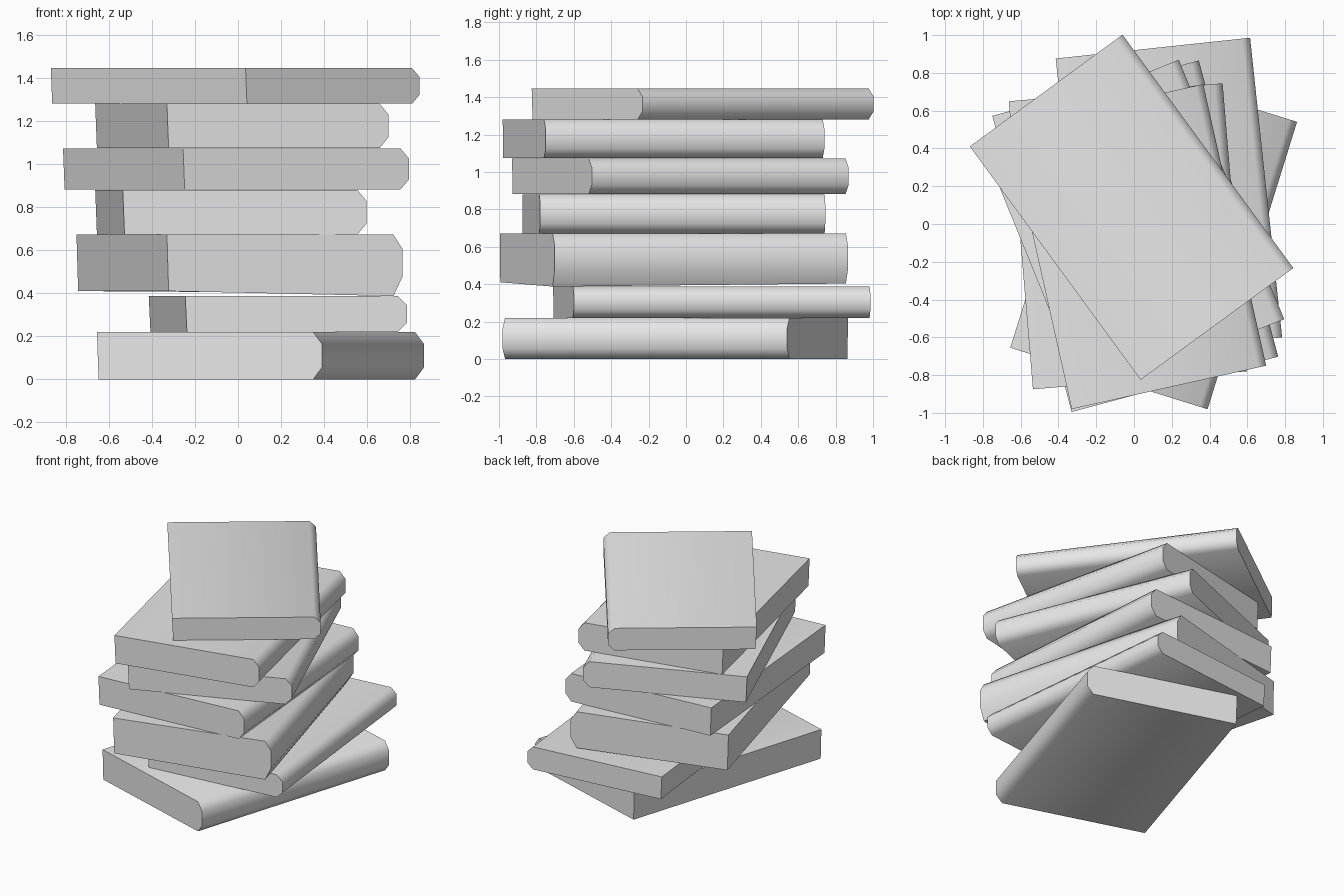
import bpy
import bmesh
import math
from mathutils import Matrix, Vector

cube = bpy.data.objects.get("Cube")
if cube:
    bpy.data.objects.remove(cube, do_unlink=True)

# One plain grey for every book
grey = bpy.data.materials.new("plain grey")
grey.use_nodes = True
colour = (0.8, 0.8, 0.8, 1)
grey.diffuse_color = colour
grey.node_tree.nodes["Principled BSDF"].inputs["Base Color"].default_value = colour

SPINE = 0.043   # depth of the rounded spine
TAPER = 0.008   # inward lean of the page edge


def make_book(name, corner, angle, width, length, bottom, top, sag=0.0):
    """Extrude a cross-section with a rounded spine from the front page-edge corner."""
    h = top - bottom
    inner = width - SPINE
    profile = [(TAPER, 0), (inner, 0), (width, h * 0.25),
               (width, h * 0.75), (inner, h), (0, h)]
    bm = bmesh.new()
    front = bm.faces.new([bm.verts.new((u, 0, z)) for u, z in profile])
    extruded = bmesh.ops.extrude_face_region(bm, geom=[front], use_keep_orig=True)
    moved = [g for g in extruded["geom"] if isinstance(g, bmesh.types.BMVert)]
    bmesh.ops.translate(bm, verts=moved, vec=(0, length, 0))
    # Lower spine edge droops, most at the front
    for v in bm.verts:
        if v.co.z == 0 and v.co.x > width / 2:
            v.co.z -= sag * (1 - 0.7 * v.co.y / length)
    bmesh.ops.recalc_face_normals(bm, faces=bm.faces[:])
    mesh = bpy.data.meshes.new(name)
    bm.to_mesh(mesh)
    bm.free()
    mesh.materials.append(grey)
    book = bpy.data.objects.new(name, mesh)
    bpy.context.collection.objects.link(book)
    book.matrix_world = (Matrix.Translation(Vector((*corner, bottom)))
                         @ Matrix.Rotation(math.radians(angle), 4, "Z"))
    # Smooth spine, crisp ends and page edge
    bpy.ops.object.select_all(action="DESELECT")
    book.select_set(True)
    bpy.context.view_layer.objects.active = book
    bpy.ops.object.shade_smooth_by_angle(angle=math.radians(60))


# Stack from the ground up: corner, turn, width, length, bottom, top
make_book("bottom_book", (-0.655, -0.655), -17.3, 1.094, 1.593, 0, 0.22)
make_book("second_book", (-0.245, -0.71), 6.1, 1.035, 1.595, 0.22, 0.387)
make_book("third_book", (-0.33, -0.995), 15.0, 1.132, 1.623, 0.41, 0.672, sag=0.023)
make_book("fourth_book", (-0.535, -0.875), 4.8, 1.136, 1.53, 0.672, 0.88)
make_book("fifth_book", (-0.255, -0.93), 22.1, 1.133, 1.482, 0.882, 1.072)
make_book("sixth_book", (-0.33, -0.98), 12.6, 1.055, 1.527, 1.074, 1.28)
make_book("top_book", (0.035, -0.825), 36.2, 1.002, 1.531, 1.281, 1.445)
